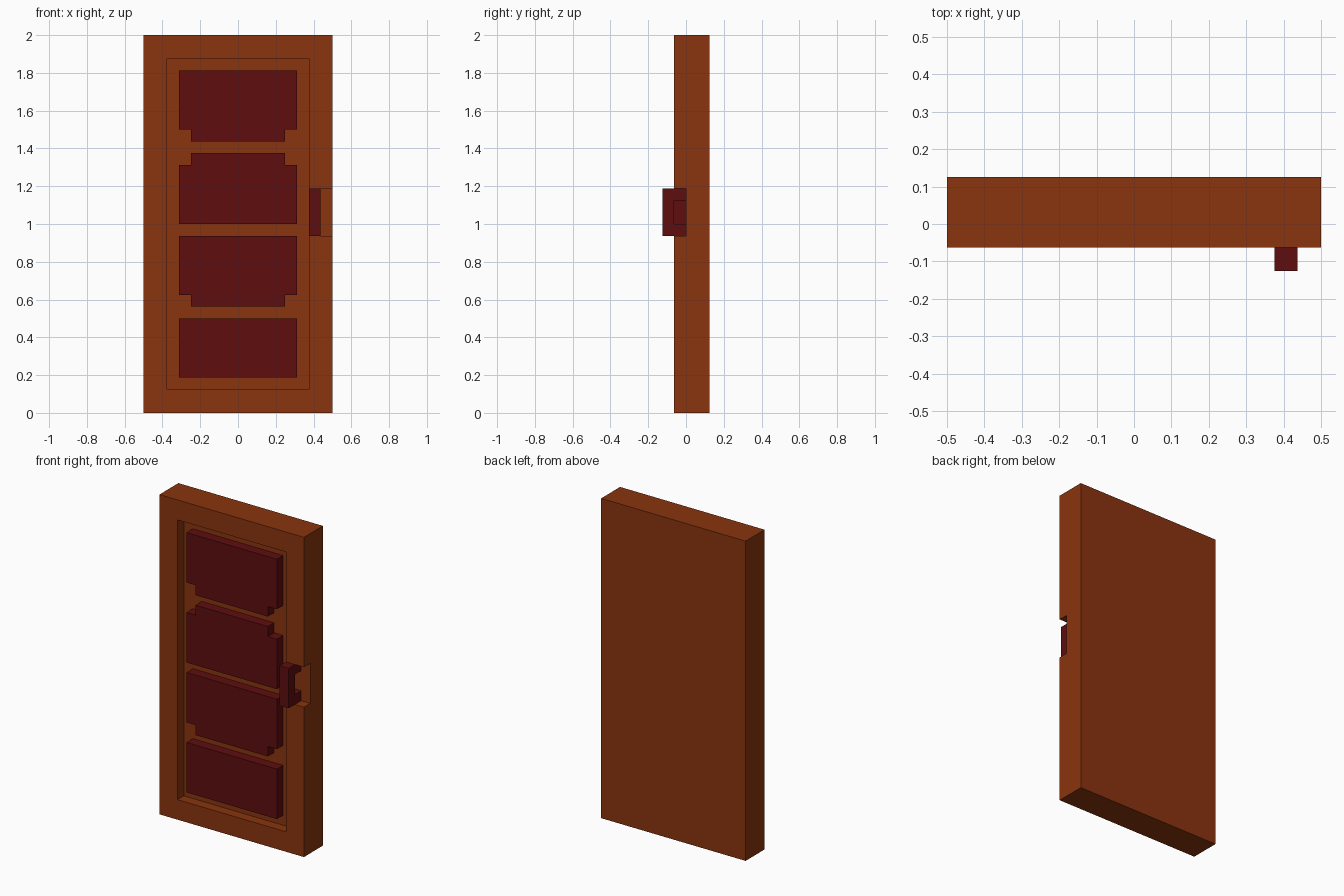
import bpy
import bmesh

default = bpy.data.objects.get("Cube")
if default:
    bpy.data.objects.remove(default, do_unlink=True)

U = 1 / 16  # grid unit of the design


def material(name, colour):
    mat = bpy.data.materials.new(name)
    mat.use_nodes = True
    mat.diffuse_color = colour
    mat.node_tree.nodes["Principled BSDF"].inputs["Base Color"].default_value = colour
    return mat


def prism(name, outline, depth_start, depth_end, mat, axis="y"):
    """Extrude an outline, in grid units, along y (outline is x, z) or x (outline is y, z)."""
    def place(a, b, d):
        return (a * U, d * U, b * U) if axis == "y" else (d * U, a * U, b * U)

    bm = bmesh.new()
    face = bm.faces.new([bm.verts.new(place(a, b, depth_start)) for a, b in outline])
    grown = bmesh.ops.extrude_face_region(bm, geom=[face])
    shift = place(0, 0, depth_end - depth_start)
    verts = [g for g in grown["geom"] if isinstance(g, bmesh.types.BMVert)]
    bmesh.ops.translate(bm, vec=shift, verts=verts)
    bmesh.ops.recalc_face_normals(bm, faces=bm.faces)
    mesh = bpy.data.meshes.new(name)
    bm.to_mesh(mesh)
    bm.free()
    mesh.materials.append(mat)
    obj = bpy.data.objects.new(name, mesh)
    bpy.context.collection.objects.link(obj)
    return obj


def mirrored(half):
    """Complete a right-hand half outline, listed bottom to top, across x = 0."""
    return half + [(-x, z) for x, z in reversed(half)]


wood = material("orange brown wood", (0.254, 0.0343, 0.0044, 1))
red = material("dark red", (0.112, 0.0042, 0.0046, 1))

# Door slab, with the recess and the handle notch cut into its front
door = prism("door_slab", mirrored([(8, 0), (8, 32)]), -1, 2, wood)
cut_outline = [(-6, 2), (6, 2), (6, 15), (9, 15), (9, 19), (6, 19), (6, 30), (-6, 30)]
cutter = prism("recess_cutter", cut_outline, -2, 0, wood)
cutter.hide_render = True
cut = door.modifiers.new("recess", "BOOLEAN")
cut.operation = "DIFFERENCE"
cut.solver = "EXACT"
cut.object = cutter
bpy.context.view_layer.objects.active = door
bpy.ops.object.modifier_apply(modifier=cut.name)
bpy.data.objects.remove(cutter, do_unlink=True)

# Raised panels: bottom of the main block, and side of the narrow tab
panels = [("lowest", 3, None), ("lower_middle", 10, "below"),
          ("upper_middle", 16, "above"), ("top", 24, "below")]
for label, z, tab in panels:
    half = [(5, z), (5, z + 5)]
    if tab == "below":
        half = [(4, z - 1), (4, z)] + half
    elif tab == "above":
        half = half + [(4, z + 5), (4, z + 6)]
    prism(label + "_panel", mirrored(half), -1, 0, red)

# Handle: upright grip with two arms reaching back into the notch
grip = [(-2, 15), (0, 15), (0, 16), (-1, 16), (-1, 18), (0, 18), (0, 19), (-2, 19)]
prism("door_handle", grip, 6, 7, red, axis="x")
